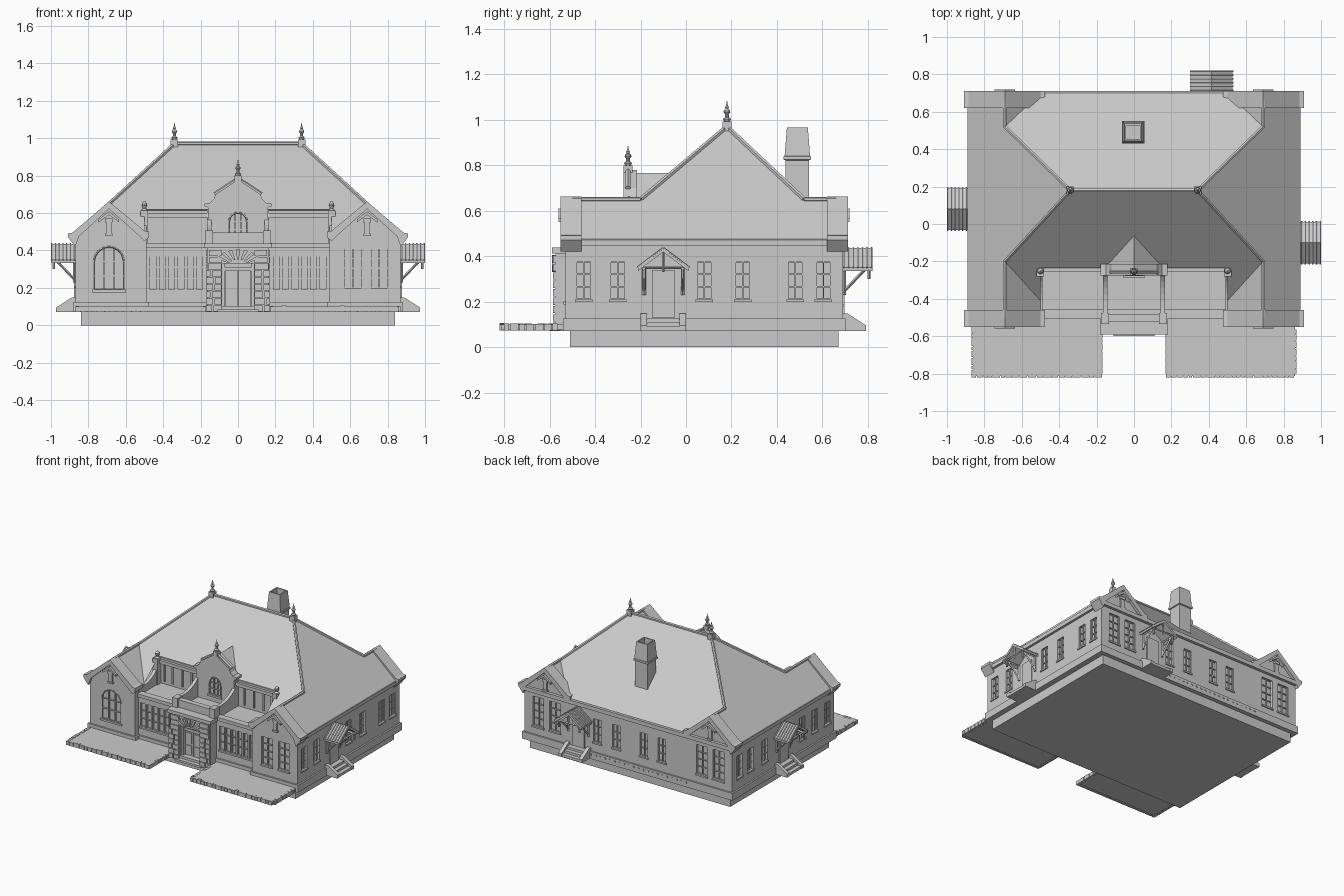
import bpy, bmesh, random
from math import pi, sin, cos
from mathutils import Matrix, Vector

if "Cube" in bpy.data.objects:
    bpy.data.objects.remove(bpy.data.objects["Cube"])

random.seed(4)
parts = {}
I = Matrix()


def bm_of(part):
    return parts.setdefault(part, bmesh.new())


def prism(part, pts, a, b, plane='xz', M=I):
    """Extrude a 2D outline between a and b along the axis normal to the plane."""
    bm = bm_of(part)
    f = {'xz': lambda p, t: (p[0], t, p[1]), 'xy': lambda p, t: (p[0], p[1], t),
         'yz': lambda p, t: (t, p[0], p[1])}[plane]
    lo, hi = ([bm.verts.new(M @ Vector(f(p, t))) for p in pts] for t in (a, b))
    bm.faces.new(lo)
    bm.faces.new(hi[::-1])
    for i in range(len(pts)):
        j = (i + 1) % len(pts)
        bm.faces.new((lo[i], hi[i], hi[j], lo[j]))


def box(part, x0, x1, y0, y1, z0, z1, M=I):
    prism(part, [(x0, y0), (x1, y0), (x1, y1), (x0, y1)], z0, z1, 'xy', M)


def beam(part, p, q, r, M=I, seg=6):
    p, q = M @ Vector(p), M @ Vector(q)
    rot = (q - p).to_track_quat('Z', 'Y').to_matrix().to_4x4()
    bmesh.ops.create_cone(bm_of(part), cap_ends=True, segments=seg, radius1=r, radius2=r,
                          depth=(q - p).length, matrix=Matrix.Translation((p + q) / 2) @ rot)


def lathe(part, x, y, prof, seg=10):
    bm, k = bm_of(part), 2 ** .5 if seg == 4 else 1
    rings = [[bm.verts.new((x + k * r * cos(2 * pi * (i + .5) / seg), y + k * r * sin(2 * pi * (i + .5) / seg), z))
              for i in range(seg)] for r, z in prof]
    for a, b in zip(rings, rings[1:]):
        for i in range(seg):
            j = (i + 1) % seg
            bm.faces.new((a[i], a[j], b[j], b[i]))
    bm.faces.new(rings[0][::-1])
    bm.faces.new(rings[-1])


def finial(part, x, y, z, h):
    lathe(part, x, y, [(r, z + t * h) for r, t in ((.012, 0), (.018, .12), (.009, .2), (.008, .35), (.015, .45),
                                                  (.013, .55), (.006, .62), (.009, .7), (.004, .78), (.001, 1))])


def face(x, y, deg):
    return Matrix.Translation((x, y, 0)) @ Matrix.Rotation(deg * pi / 180, 4, 'Z')


FRONT, MID, DORMER = face(0, -.53, 0), face(0, -.49, 0), face(0, -.275, 0)
RIGHT, BACK, LEFT = face(.87, 0, 90), face(0, .69, 180), face(-.87, 0, -90)


def window(M, x, w, z0, z1, rows=3, cols=2):
    a, b = x - w / 2, x + w / 2
    box('opening_cutter', a, b, -.05, .02, z0, z1, M)
    box('window_glass', a, b, .016, .022, z0, z1, M)
    for i in range(cols + 1):
        t = a + w * i / cols
        box('window_frames', max(a, t - .003), min(b, t + .003), .006, .017, z0, z1, M)
    for i in range(rows + 1):
        t = z0 + (z1 - z0) * i / rows
        box('window_frames', a, b, .008, .018, max(z0, t - .003), min(z1, t + .003), M)
    box('window_sills', a - .006, b + .006, -.008, .004, z0 - .012, z0, M)


def arch_window(M, x, r, z0, zs):
    arc = [(x + r * cos(pi * i / 12), zs + r * sin(pi * i / 12)) for i in range(13)]
    out = [(x - r, z0), (x + r, z0)] + arc
    prism('opening_cutter', out, -.03, .02, 'xz', M)
    prism('window_glass', out, .016, .022, 'xz', M)
    for p, q in zip(out, out[1:] + out[:1]):
        if p != q:
            beam('window_frames', (p[0], .002, p[1]), (q[0], .002, q[1]), .005, M)
    for t in (-r / 3, r / 3):
        box('window_frames', x + t - .004, x + t + .004, .006, .017, z0, zs + r * .93, M)
    for z in (zs, (z0 + zs) / 2):
        box('window_frames', x - r, x + r, .008, .018, z - .003, z + .003, M)
    box('window_sills', x - r - .01, x + r + .01, -.01, .003, z0 - .014, z0, M)


def porch(M, c):
    """Bracketed gabled hood, door and steps on a wall."""
    M = M @ Matrix.Translation((c, 0, 0))
    chev = [(0, .435), (.112, .35), (.112, .334), (0, .418), (-.112, .334), (-.112, .35)]
    prism('porch_roofs', chev, -.13, 0, 'xz', M)
    box('doors', -.05, .05, -.008, .01, .13, .34, M)
    for s in (-1, 1):
        for i in range(7):
            y = -.126 + i * .02
            beam('porch_roof_tiles', (0, y, .436), (s * .114, y, .35), .005, M)
        beam('porch_brackets', (s * .085, 0, .24), (s * .085, -.1, .345), .007, M, 4)
        beam('porch_brackets', (s * .085, 0, .345), (s * .085, -.13, .345), .008, M, 4)
        beam('porch_brackets', (s * .085, -.005, .23), (s * .085, -.005, .35), .008, M, 4)
        beam('porch_brackets', (s * .085, -.115, .3), (s * .085, -.115, .35), .007, M)
        prism('step_cheeks', [(0, .07), (0, .148), (-.02, .148), (-.103, .095), (-.103, .07)],
              s * .072, s * .1, 'yz', M)
    beam('porch_brackets', (-.09, -.115, .35), (.09, -.115, .35), .007, M, 4)
    beam('porch_brackets', (0, -.115, .33), (0, -.115, .42), .006, M, 4)
    for i in range(3):
        box('side_steps', -.072, .072, -.1 + i * .03, 0, .07, .09 + i * .018, M)


def both(fn):
    for s in (-1, 1):
        fn(s)


# Plinth, base band and main walls (front centre is a lower block)
box('plinth', -.84, .84, -.51, .67, 0, .075)
plan = lambda e, n: [(-.87 - e, -.53 - e), (-.49 + e, -.53 - e), (-.49 + e, n), (.49 - e, n), (.49 - e, -.53 - e),
                     (.87 + e, -.53 - e), (.87 + e, .69 + e), (-.87 - e, .69 + e)]
prism('base_band', plan(.012, -.502), .07, .125, 'xy')
prism('walls', plan(0, -.22), .07, .475, 'xy')
box('front_wall', -.49, .49, -.49, -.215, .07, .42)
box('front_coping', -.49, .49, -.505, -.455, .415, .44)
box('back_cornice', -.87, .87, .685, .712, .445, .475)
both(lambda s: box('side_cornices', s * .86, s * .888, -.53, .69, .445, .475))
for i in range(24):
    box('base_vents', -.5 + i * .04, -.488 + i * .04, .69, .706, .1, .11)

# Main roof, mirrored halves
bm = bm_of('roof')
for s in (-1, 1):
    P = {k: bm.verts.new((s * x, y, z)) for k, (x, y, z) in dict(
        rc=(0, .18, .97), r=(.34, .18, .97), f=(.69, -.2, .65), fe=(.69, -.5, .65), b=(.69, .52, .65),
        be=(.69, .67, .65), ef=(.89, -.5, .472), eb=(.89, .67, .472), v=(.5, -.41, .475), ve=(.5, -.5, .475),
        w=(.5, -.235, .62), wc=(0, -.235, .62), bv=(.5, .7, .48), bc=(0, .7, .48)).items()}
    for f in ('r f fe ef eb be b', 'rc r f v w wc', 'f v ve fe', 'rc bc bv b r', 'b bv be'):
        bm.faces.new([P[k] for k in f.split()])
    # Hip, ridge and valley caps
    cap = lambda p, q: beam('ridge_caps', (s * p[0],) + p[1:], (s * q[0],) + q[1:], .011)
    cap((0, .18, .972), (.34, .18, .972))
    cap((.34, .18, .97), (.69, -.2, .65))
    cap((.34, .18, .97), (.69, .52, .65))
    cap((.69, -.2, .65), (.69, -.5, .65))
    cap((.69, .52, .65), (.69, .66, .65))
    box('finial_blocks', s * .34 - .02, s * .34 + .02, .16, .2, .945, .993)
    finial('ridge_finials', s * .34, .18, .993, .09)

# Four corner gables with kneelered copings and vents
cope = [(.87, .42), (.91, .472), (.91, .49), (.885, .495), (.69, .662), (.5, .505), (.475, .5), (.475, .47),
        (.5, .45), (.525, .475), (.69, .622), (.85, .475)]
for s in (-1, 1):
    m = lambda pts: [(s * x, z) for x, z in pts]
    for M, t in ((FRONT, 1), (BACK, -1)):
        n = lambda pts: [(s * t * x, z) for x, z in pts]
        prism('gable_copings', n(cope), -.022, .07, 'xz', M)
        prism('gable_walls', n([(.5, .47), (.87, .47), (.69, .63)]), 0, .065, 'xz', M)
        prism('gable_hoods', n([(.69, .61), (.745, .565), (.745, .55), (.69, .59), (.635, .55), (.635, .565)]),
              -.03, .0, 'xz', M)
        c = s * t * .69
        box('gable_vents', c - .02, c + .02, -.016, 0, .55, .57, M)
        box('gable_vents', c - .014, c + .014, -.012, 0, .49, .55, M)
        box('gable_vents', c - .02, c + .02, -.018, 0, .478, .49, M)

# Upper court: back wall, sweeping side walls, piers
box('court_back_wall', -.5, .5, -.235, -.2, .41, .615)
box('court_cornice', -.5, .5, -.255, -.22, .575, .6)
for s in (-1, 1):
    for x, za, zb in ((.5, .6, .47), (.155, .62, .5)):
        curve = [(-.25 - .23 * sin(pi / 2 * i / 8), zb + (za - zb) * (1 - sin(pi / 2 * i / 8)) ** 1.0
                  if i < 8 else zb) for i in range(9)]
        curve = [(-.25 - .2 * (1 - cos(pi / 2 * i / 8)), za - (za - zb) * sin(pi / 2 * i / 8)) for i in range(9)]
        prism('court_side_walls', [(-.21, .4), (-.21, za)] + curve + [(-.49, zb), (-.49, .4)],
              s * x - .012, s * x + .012, 'yz')
    box('court_piers', s * .5 - .02, s * .5 + .02, -.28, -.22, .42, .615)
    lathe('pier_finials', s * .5, -.25, [(.018, .615), (.008, .625), (.016, .64), (.014, .652), (.003, .665)])
    for x in (.22, .3, .38, .45):
        box('court_panels', s * x - .006, s * x + .006, -.243, -.23, .44, .575)

# Central dormer with shaped gable
half = [(.16, .41), (.16, .63), (.18, .635), (.18, .65), (.15, .655), (.13, .675), (.12, .7)]
prism('dormer_front', half + [(0, .78)] + [(-x, z) for x, z in half[::-1]], -.275, -.215)
prism('dormer_roof', [(.145, .63), (0, .765), (-.145, .63)], -.22, -.05)
both(lambda s: beam('dormer_coping', (s * .125, -.255, .7), (0, -.255, .782), .012))
box('finial_blocks', -.018, .018, -.275, -.235, .765, .8)
finial('dormer_finial', 0, -.255, .8, .085)
arch_window(DORMER, 0, .048, .47, .555)

# Entrance portal with rusticated surround, balcony and steps
for s in (-1, 1):
    box('portal', s * .085, s * .165, -.575, -.485, .07, .415)
    for i in range(9):
        w, z = random.uniform(.03, .075), .075 + i * .037
        box('portal_stones', s * .088, s * (.09 + w), -.585, -.57, z, z + .032)
        box('portal_stones', s * (.098 + w), s * .171, -.585, -.57, z, z + .032)
    box('balcony_piers', s * .155 - .022, s * .155 + .022, -.535, -.475, .43, .508)
    box('doors', s * .003, s * .068, -.53, -.515, .1, .29)
    for z0, z1 in ((.115, .18), (.195, .275)):
        box('door_panels', s * .015, s * .058, -.536, -.525, z0, z1)
    box('door_frame', s * .07, s * .086, -.55, -.49, .07, .33)
box('portal', -.085, .085, -.575, -.485, .33, .415)
box('door_frame', -.07, .07, -.545, -.49, .29, .31)
box('window_glass', -.07, .07, -.515, -.505, .1, .33)
for i in range(7):
    a, d = pi * (.2 + .1 * i), .04
    prism('portal_stones', [(r * cos(t) * 1.3, .31 + r * sin(t) * .9) for r, t in (
        (.045, a - d * 2), (.105, a - d * 2), (.105, a + d * 2), (.045, a + d * 2))], -.59, -.56)
box('portal_cornice', -.182, .182, -.59, -.47, .412, .438)
box('balcony_rail', -.14, .14, -.52, -.49, .43, .485)
box('balcony_rail', -.145, .145, -.525, -.485, .485, .497)
for i in range(2):
    box('front_steps', -.11, .11, -.6 + i * .03, -.49, .07, .085 + i * .018)

# Windows and porches on each wall
for s in (-1, 1):
    for i in range(6):
        window(MID, s * (.205 + i * .05), .038, .19, .37, 3, 1)
    for x in (.615, .755):
        window(BACK, s * x, .09, .19, .41, 4)
for x in (.615, .755):
    window(FRONT, x, .09, .2, .41, 4)
arch_window(FRONT, -.69, .08, .19, .34)
for y in (-.45, -.3, .08, .25, .48, .605):
    window(RIGHT, y, .065, .21, .375)
for y in (.6, .47, .3, -.15, -.3, -.45):
    window(LEFT, -y, .065, .21, .375)
for x in (.26, .1, -.13, -.28):
    window(BACK, -x, .065, .2, .375)
porch(RIGHT, -.1)
porch(LEFT, -.08)
porch(BACK, -.415)

# Chimney with hollow top
lathe('chimney', -.005, .49, [(.052, .55), (.052, .822), (.06, .825), (.06, .838), (.056, .84), (.046, .967),
                             (.037, .967), (.037, .85)], 4)

# Front terraces with irregular stone edging
for s in (-1, 1):
    box('terraces', s * .172, s * .862, -.812, -.5, .075, .1)
    t = .17
    while t < .85:
        w = random.uniform(.02, .05)
        box('terrace_edging', s * t, s * min(.868, t + w - .004), -.82, -.8, .072, random.uniform(.098, .105))
        t += w
    for x in (.168, .85):
        t = -.8
        while t < -.57:
            w = random.uniform(.02, .045)
            box('terrace_edging', s * x, s * (x + .02), t, t + w - .004, .072, random.uniform(.098, .104))
            t += w

# Turn every part into an object; cut the window openings
objs = {}
for name, bm in parts.items():
    bmesh.ops.remove_doubles(bm, verts=bm.verts, dist=1e-5) if name == 'roof' else None
    bmesh.ops.recalc_face_normals(bm, faces=bm.faces)
    me = bpy.data.meshes.new(name)
    bm.to_mesh(me)
    objs[name] = bpy.data.objects.new(name, me)
    bpy.context.collection.objects.link(objs[name])
objs['opening_cutter'].hide_render = True
for name in ('walls', 'front_wall', 'dormer_front'):
    mod = objs[name].modifiers.new('openings', 'BOOLEAN')
    mod.object, mod.solver = objs['opening_cutter'], 'EXACT'
